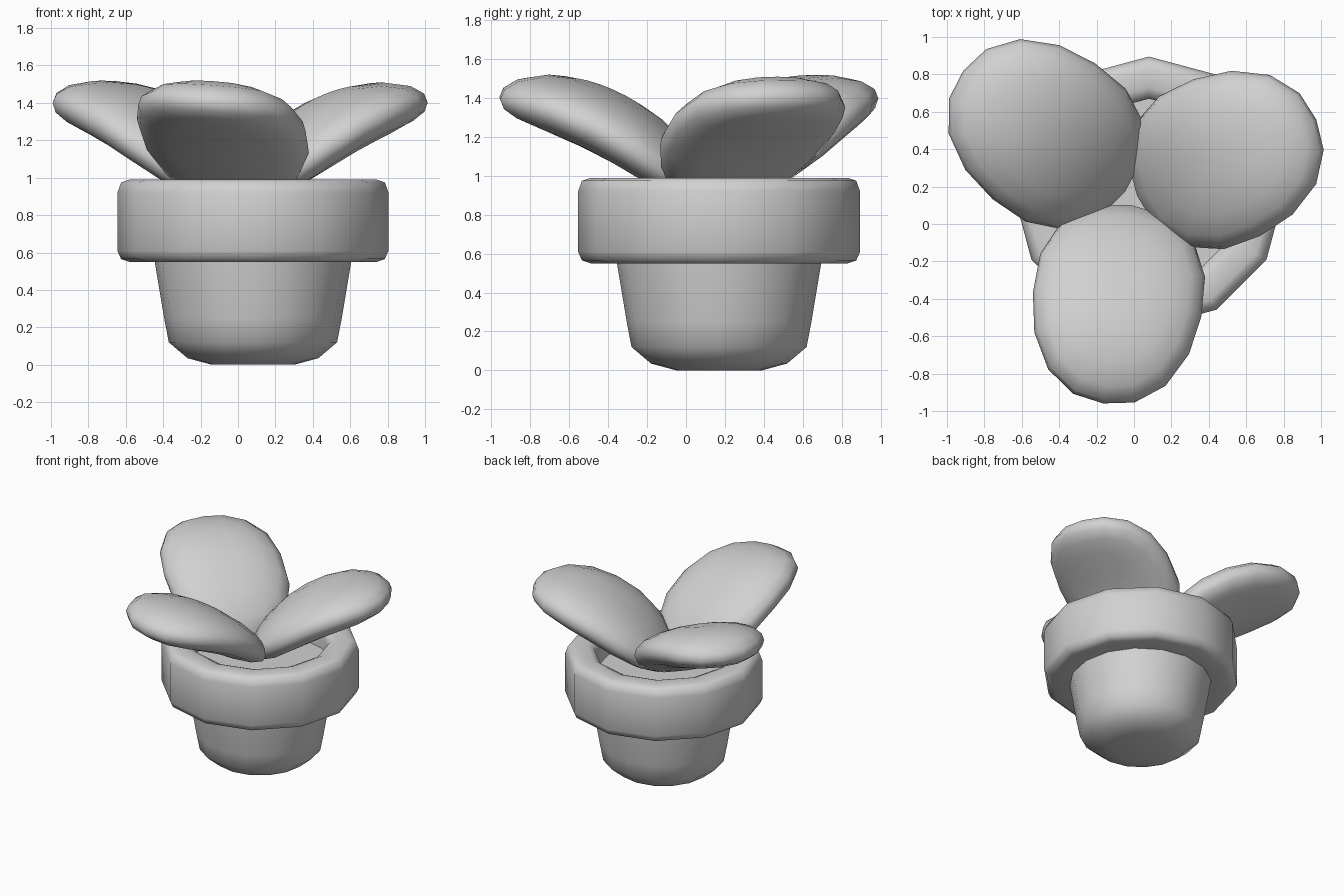
import bpy, bmesh, math
from mathutils import Vector

if "Cube" in bpy.data.objects:
    bpy.data.objects.remove(bpy.data.objects["Cube"], do_unlink=True)

GREY = (0.64, 0.64, 0.64, 1)
mat = bpy.data.materials.new("plain grey")
mat.use_nodes = True
mat.diffuse_color = GREY
mat.node_tree.nodes["Principled BSDF"].inputs["Base Color"].default_value = GREY

POT = Vector((0.08, 0.17, 0))
LEAF_ROOT = Vector((-0.01, 0.14, 0))


def finish(bm, name, angle):
    """Turn a bmesh into a smooth shaded grey object."""
    bmesh.ops.recalc_face_normals(bm, faces=bm.faces)
    mesh = bpy.data.meshes.new(name)
    bm.to_mesh(mesh)
    bm.free()
    mesh.materials.append(mat)
    obj = bpy.data.objects.new(name, mesh)
    bpy.context.collection.objects.link(obj)
    bpy.ops.object.select_all(action='DESELECT')
    obj.select_set(True)
    bpy.context.view_layer.objects.active = obj
    bpy.ops.object.shade_smooth_by_angle(angle=math.radians(angle))


def lathe(name, profile, sides, closed):
    """Spin a (radius, height) profile around the pot axis."""
    bm = bmesh.new()
    rings = []
    for r, z in profile:
        ring = []
        for i in range(sides):
            a = math.tau * i / sides
            ring.append(bm.verts.new(POT + Vector((r * math.cos(a), r * math.sin(a), z))))
        rings.append(ring)
    pairs = list(zip(rings, rings[1:]))
    if closed:
        pairs.append((rings[-1], rings[0]))
    else:
        bm.faces.new(rings[0])
        bm.faces.new(rings[-1])
    for low, high in pairs:
        for i in range(sides):
            j = (i + 1) % sides
            bm.faces.new((low[i], low[j], high[j], high[i]))
    finish(bm, name, 60)


def squash(c, s, n):
    """Push a unit circle point out to a rounder-cornered superellipse."""
    k = (abs(c) ** n + abs(s) ** n) ** (-1 / n)
    return c * k, s * k


def leaf(name, heading, roll, start, end):
    """Thick rounded leaf that rises outward and levels off at its tip."""
    bm = bmesh.new()
    bmesh.ops.create_uvsphere(bm, u_segments=16, v_segments=10, radius=1)
    out = Vector((math.cos(heading), math.sin(heading), 0))
    side = Vector((-out.y, out.x, 0))
    for v in bm.verts:
        flat = math.hypot(v.co.x, v.co.y)
        spread, height = squash(flat, v.co.z, 2.2)
        c, s = squash(v.co.x / flat, v.co.y / flat, 2.3) if flat > 1e-5 else (0, 0)
        r = (start + end) / 2 + (end - start) / 2 * c * spread
        w = 0.455 * s * spread * (1 - 0.08 * c * spread)
        slope = 1.0 - 0.92 * r
        thick = 0.155 * height
        centre = 0.86 + r - 0.46 * r * r + roll * w
        lean = slope / math.hypot(1, slope) * 0.6
        v.co = LEAF_ROOT + out * (r - thick * lean) + side * w
        v.co.z = centre + thick
    finish(bm, name, 80)


# Pot body, filled to just under the rim
lathe("pot_body", [(0.22, 0), (0.35, 0.035), (0.45, 0.12), (0.475, 0.25),
                   (0.525, 0.55), (0.54, 0.8)], 16, False)

# Thick faceted rim with softened corners
lathe("pot_rim", [(0.66, 0.55), (0.705, 0.565), (0.725, 0.61), (0.725, 0.92),
                  (0.705, 0.975), (0.66, 0.99), (0.56, 0.99), (0.515, 0.97),
                  (0.5, 0.92), (0.5, 0.61), (0.52, 0.55)], 12, True)

# Three leaves fanned around the pot
for name, degrees, roll, start, end in (("front_leaf", 262, -0.07, 0.04, 1.11),
                                        ("left_leaf", 23, 0.0, 0.03, 1.07),
                                        ("right_leaf", 143, 0.0, 0.05, 1.13)):
    leaf(name, math.radians(degrees), roll, start, end)
